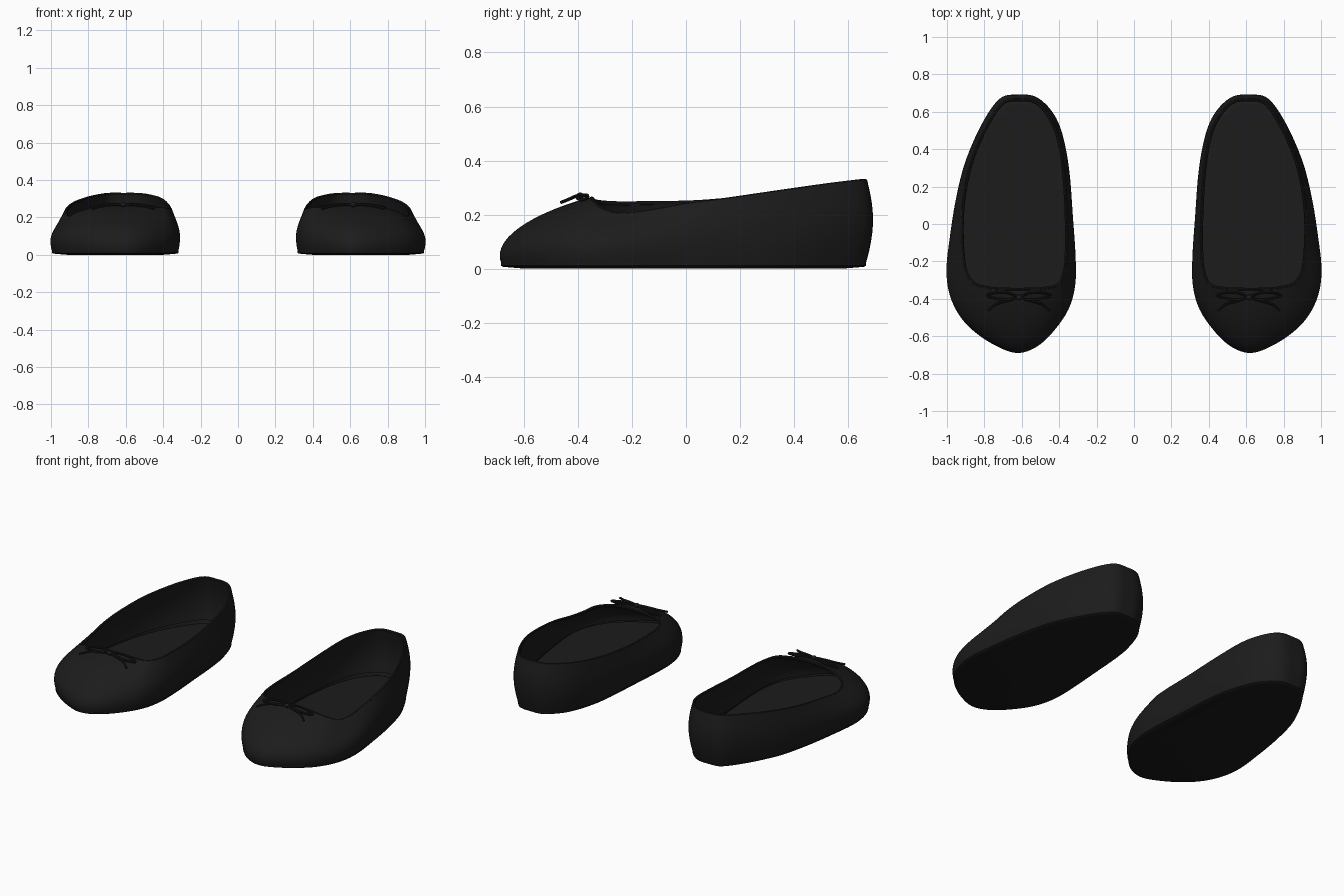
import bpy, bmesh, math
from mathutils import Vector

if "Cube" in bpy.data.objects:
    bpy.data.objects.remove(bpy.data.objects["Cube"])

def material(name, rgb):
    m = bpy.data.materials.new(name)
    m.diffuse_color = (*rgb, 1)
    m.use_nodes = True
    m.node_tree.nodes["Principled BSDF"].inputs["Base Color"].default_value = m.diffuse_color
    return m

BLACK = material("soft black leather", (0.0115, 0.0115, 0.0115))
SOLE = material("dark sole", (0.0105, 0.010, 0.010))

# outline x, y at the widest level, then rim x, y, z (heel, inner side, toe, outer side)
CTRL = [
    (.615, .694, .615, .670, .328), (.52, .680, .525, .657, .327), (.435, .60, .455, .585, .317),
    (.383, .48, .402, .47, .300), (.348, .28, .370, .28, .272), (.33, .05, .356, .05, .250),
    (.315, -.18, .355, -.14, .246), (.318, -.33, .365, -.25, .245), (.355, -.46, .40, -.327, .250),
    (.44, -.583, .48, -.349, .258), (.53, -.662, .55, -.354, .262), (.62, -.690, .62, -.356, .263),
    (.71, -.665, .70, -.354, .260), (.825, -.597, .78, -.347, .249), (.92, -.505, .86, -.322, .227),
    (.98, -.388, .903, -.26, .205), (1.0, -.25, .92, -.16, .210), (.98, -.06, .925, .0, .238),
    (.948, .14, .912, .16, .260), (.90, .33, .872, .34, .286), (.817, .53, .792, .525, .312),
    (.72, .672, .705, .65, .327)]

def smooth(pts, n, closed):
    """Catmull-Rom curve through the points."""
    out, c = [], len(pts)
    pick = (lambda i: pts[i % c]) if closed else (lambda i: pts[max(0, min(c - 1, i))])
    for i in range(c if closed else c - 1):
        a, b, d, e = pick(i - 1), pick(i), pick(i + 1), pick(i + 2)
        for k in range(n):
            t = k / n
            out.append([.5 * (2*q + (r - p)*t + (2*p - 5*q + 4*r - s)*t*t + (3*q - p - 3*r + s)*t**3)
                        for p, q, r, s in zip(a, b, d, e)])
    if not closed:
        out.append(list(pts[-1]))
    return out

S = smooth(CTRL, 6, True)
N = len(S)
OUT = [Vector((s[0], s[1], 0)) for s in S]
RIM = [Vector(s[2:5]) for s in S]
NRM = []
for i in range(N):
    t = OUT[(i + 1) % N] - OUT[i - 1]
    NRM.append(Vector((t.y, -t.x, 0)).normalized())
UP = Vector((0, 0, 1))

def base(i, inset, z):
    """Point of the foot outline at the sole, tucked in at the heel."""
    heel = max(0, min(1, (OUT[i].y - .35) / .3))
    return OUT[i] - NRM[i] * (inset + .023 * heel) + UP * z

def wall(i, t):
    """Profile of the upper from the sole (t=0) to the rim (t=1)."""
    p0, p3 = base(i, .006, .018), RIM[i]
    d = (OUT[i] - Vector((p3.x, p3.y, 0))).length
    p1 = OUT[i] + NRM[i] * (.01 + .03 * min(1, d / .34)) + UP * (.02 + .42 * p3.z)
    f = .42 + .6 * max(0, 1 - d / .34)
    p2 = p3.lerp(OUT[i], f)
    p2.z = p3.z - max(.036, .1 - .19 * d)
    u = 1 - t
    return p0*u**3 + p1*3*u*u*t + p2*3*u*t*t + p3*t**3

def finish(ob, mat):
    ob.data.materials.clear()
    ob.data.materials.append(mat)
    bpy.ops.object.select_all(action='DESELECT')
    ob.select_set(True)
    bpy.context.view_layer.objects.active = ob
    bpy.ops.object.shade_smooth_by_angle(angle=math.radians(40))
    ob.modifiers.new("other shoe", 'MIRROR')   # left shoe mirrors the right
    return ob

def loft(name, rings, mat, cap_start=False, cap_end=False):
    bm = bmesh.new()
    vs = [[bm.verts.new(p) for p in r] for r in rings]
    for a, b in zip(vs, vs[1:]):
        for i in range(N):
            j = (i + 1) % N
            bm.faces.new((a[i], a[j], b[j], b[i]))
    if cap_start:
        bm.faces.new(vs[0][::-1])
    if cap_end:
        bm.faces.new(vs[-1])
    me = bpy.data.meshes.new(name)
    bm.to_mesh(me)
    bm.free()
    ob = bpy.data.objects.new(name, me)
    bpy.context.collection.objects.link(ob)
    return finish(ob, mat)

def cord(name, pts, radius, mat, closed=False):
    cu = bpy.data.curves.new(name, 'CURVE')
    cu.dimensions = '3D'
    cu.bevel_depth, cu.bevel_resolution, cu.use_fill_caps = radius, 2, True
    sp = cu.splines.new('POLY')
    sp.points.add(len(pts) - 1)
    for p, q in zip(sp.points, pts):
        p.co = (*q, 1)
    sp.use_cyclic_u = closed
    ob = bpy.data.objects.new(name, cu)
    bpy.context.collection.objects.link(ob)
    bpy.ops.object.select_all(action='DESELECT')
    ob.select_set(True)
    bpy.context.view_layer.objects.active = ob
    bpy.ops.object.convert(target='MESH')
    return finish(bpy.context.view_layer.objects.active, mat)

# upper: outside wall, rounded rim, inside wall
K = 16
rings = [[wall(i, k / K) for i in range(N)] for k in range(K + 1)]
for k in range(K, 1, -1):
    rings.append([wall(i, k / K) - NRM[i] * .014 - UP * (.004 + .008 * (1 - k / K)) for i in range(N)])
loft("upper", rings, BLACK)

# binding along the opening
cord("rim_binding", [RIM[i] - NRM[i] * .007 - UP * .004 for i in range(N)], .008, BLACK, True)

# insole plate
loft("insole", [[base(i, d, z) for i in range(N)]
                for d, z in ((.012, .022), (.014, .038), (.030, .046), (.038, .046))], BLACK, True, True)

# thin outsole
loft("outsole", [[base(i, d, z) for i in range(N)]
                 for d, z in ((.09, 0), (.03, .005), (.010, .007), (.005, .011), (.005, .018), (.012, .022))],
     SOLE, True, True)

# bow: two loops, two tails and a knot
C = Vector((.615, -.392, .269))
LOOP = [(0, 0, 0), (.06, .024, .003), (.125, .026, -.006), (.17, .008, -.014),
        (.12, -.008, -.010), (.05, -.012, 0), (0, 0, 0)]
TAIL = [(0, 0, 0), (.06, -.018, -.002), (.12, -.036, -.010), (.165, -.070, -.024)]
for side, sx in (("inner", -1), ("outer", 1)):
    for part, path in (("loop", LOOP), ("tail", TAIL)):
        pts = [C + Vector((x * sx, y, z)) for x, y, z in smooth(path, 8, False)]
        cord(f"bow_{part}_{side}", pts, .0065, BLACK)
bpy.ops.mesh.primitive_uv_sphere_add(segments=16, ring_count=10, radius=.014, location=C)
knot = bpy.context.object
knot.name = "bow_knot"
knot.scale = (1.2, 1, .9)
bpy.ops.object.transform_apply(location=True, rotation=False, scale=True)
finish(knot, BLACK)
